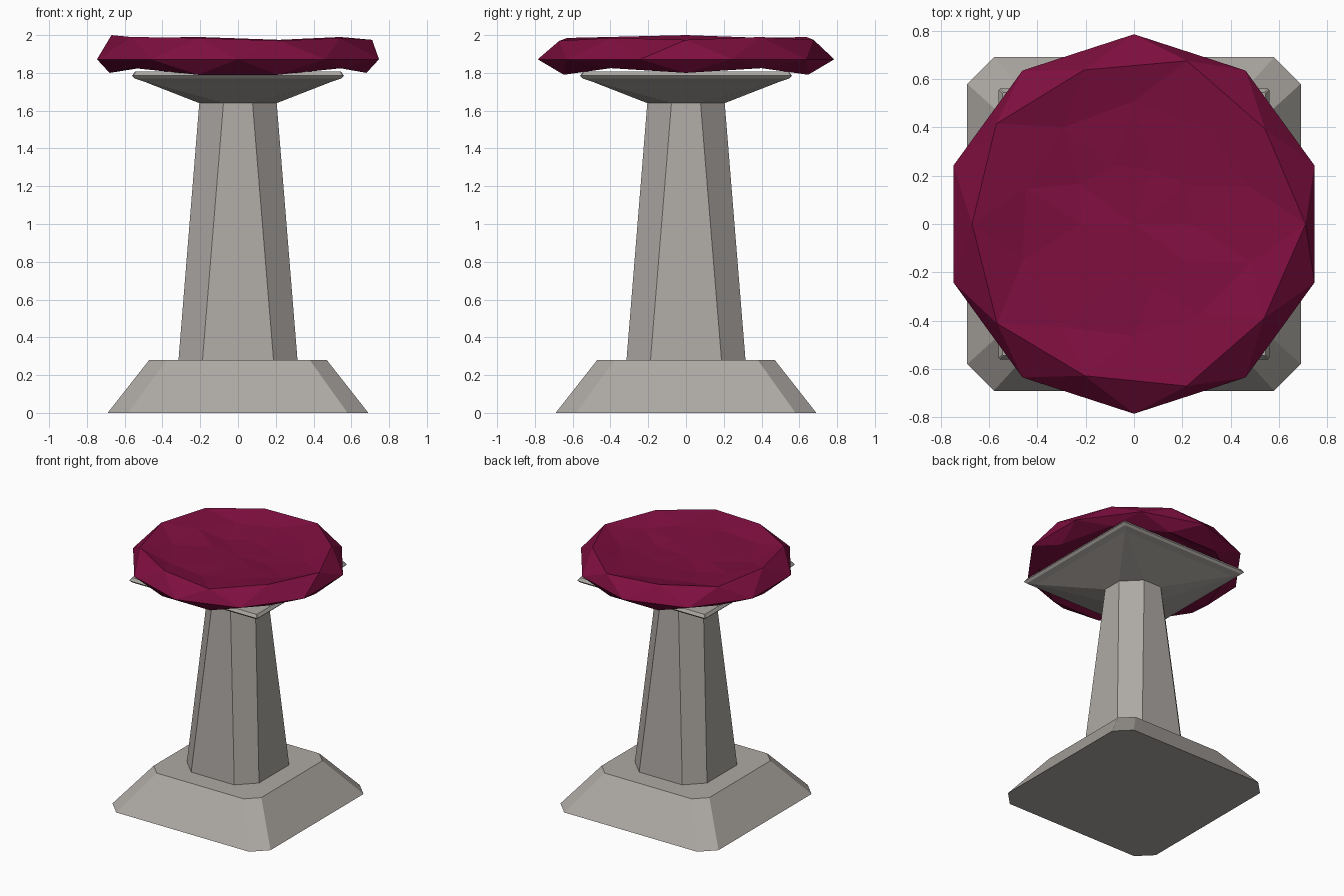
import bpy, bmesh, math, random

if "Cube" in bpy.data.objects:
    bpy.data.objects.remove(bpy.data.objects["Cube"])

random.seed(4)


def material(name, col):
    m = bpy.data.materials.new(name)
    m.diffuse_color = (*col, 1)
    m.use_nodes = True
    m.node_tree.nodes["Principled BSDF"].inputs["Base Color"].default_value = m.diffuse_color
    return m


stone = material("grey stone", (0.42, 0.395, 0.37))
wine = material("dark crimson", (0.21, 0.0045, 0.050))


def ring8(half, flat, z):
    """Square ring with chamfered corners."""
    h, f = half, flat
    return [(x, y, z) for x, y in ((h, -f), (h, f), (f, h), (-f, h),
                                   (-h, f), (-h, -f), (-f, -h), (f, -h))]


def ring10(radii, zs, turn=0):
    """Ten points around z; radii and zs are lists of ten."""
    return [(r * math.cos(math.radians(36 * i + turn)),
             r * math.sin(math.radians(36 * i + turn)), z)
            for i, (r, z) in enumerate(zip(radii, zs))]


def jitter(v, amount):
    return [v + random.uniform(-amount, amount) for _ in range(10)]


def make(name, bm, mat):
    bmesh.ops.remove_doubles(bm, verts=bm.verts, dist=0.0005)
    bmesh.ops.recalc_face_normals(bm, faces=bm.faces)
    me = bpy.data.meshes.new(name)
    bm.to_mesh(me)
    bm.free()
    me.materials.append(mat)
    ob = bpy.data.objects.new(name, me)
    bpy.context.collection.objects.link(ob)


def loft(name, rings, mat):
    bm = bmesh.new()
    loops = [[bm.verts.new(p) for p in r] for r in rings]
    for a, b in zip(loops, loops[1:]):
        for i in range(len(a)):
            j = (i + 1) % len(a)
            bm.faces.new((a[i], a[j], b[j], b[i]))
    bm.faces.new(loops[0][::-1])
    bm.faces.new(loops[-1])
    make(name, bm, mat)


# Stone pedestal
loft("base", [ring8(0.69, 0.58, 0), ring8(0.47, 0.38, 0.28)], stone)
loft("column", [ring8(0.315, 0.188, 0.28), ring8(0.205, 0.077, 1.64)], stone)
loft("capital", [ring8(0.205, 0.077, 1.64), ring8(0.50, 0.495, 1.755),
                 ring8(0.545, 0.54, 1.77), ring8(0.56, 0.555, 1.785),
                 ring8(0.545, 0.54, 1.808)], stone)

# Faceted cushion: rings from bottom centre, round the rim, to top centre
top_r = [.71, .67, .71, .67, .705, .67, .70, .66, .705, .665]
top_z = [1.975, 1.99, 1.975, 1.99, 1.985, 2.0, 1.99, 1.985, 1.97, 1.985]
low_z = [1.80, 1.825, 1.79, 1.79, 1.825, 1.80, 1.825, 1.79, 1.79, 1.825]
rings = [
    ring10(jitter(0.28, 0.03), jitter(1.835, 0.008), 0),
    ring10(jitter(0.52, 0.02), jitter(1.835, 0.008), 18),
    ring10([0.68] * 10, low_z, 0),
    ring10([0.785] * 10, [1.872] * 10, 18),
    ring10(top_r, top_z, 0),
    ring10(jitter(0.50, 0.04), jitter(1.945, 0.012), 18),
    ring10(jitter(0.25, 0.04), jitter(1.925, 0.012), 0),
]
bm = bmesh.new()
loops = [[bm.verts.new(p) for p in r] for r in rings]
for k, (a, b) in enumerate(zip(loops, loops[1:])):
    for i in range(10):
        j = (i + 1) % 10
        if k % 2 == 0:   # next ring is turned forward half a step
            bm.faces.new((a[i], a[j], b[i]))
            bm.faces.new((a[j], b[j], b[i]))
        else:            # next ring is turned back
            bm.faces.new((a[i], b[j], b[i]))
            bm.faces.new((a[i], a[j], b[j]))
for loop, z in ((loops[0], 1.83), (loops[-1], 1.92)):
    c = bm.verts.new((0, 0, z))
    for i in range(10):
        bm.faces.new((loop[i], loop[(i + 1) % 10], c))
make("cushion", bm, wine)
